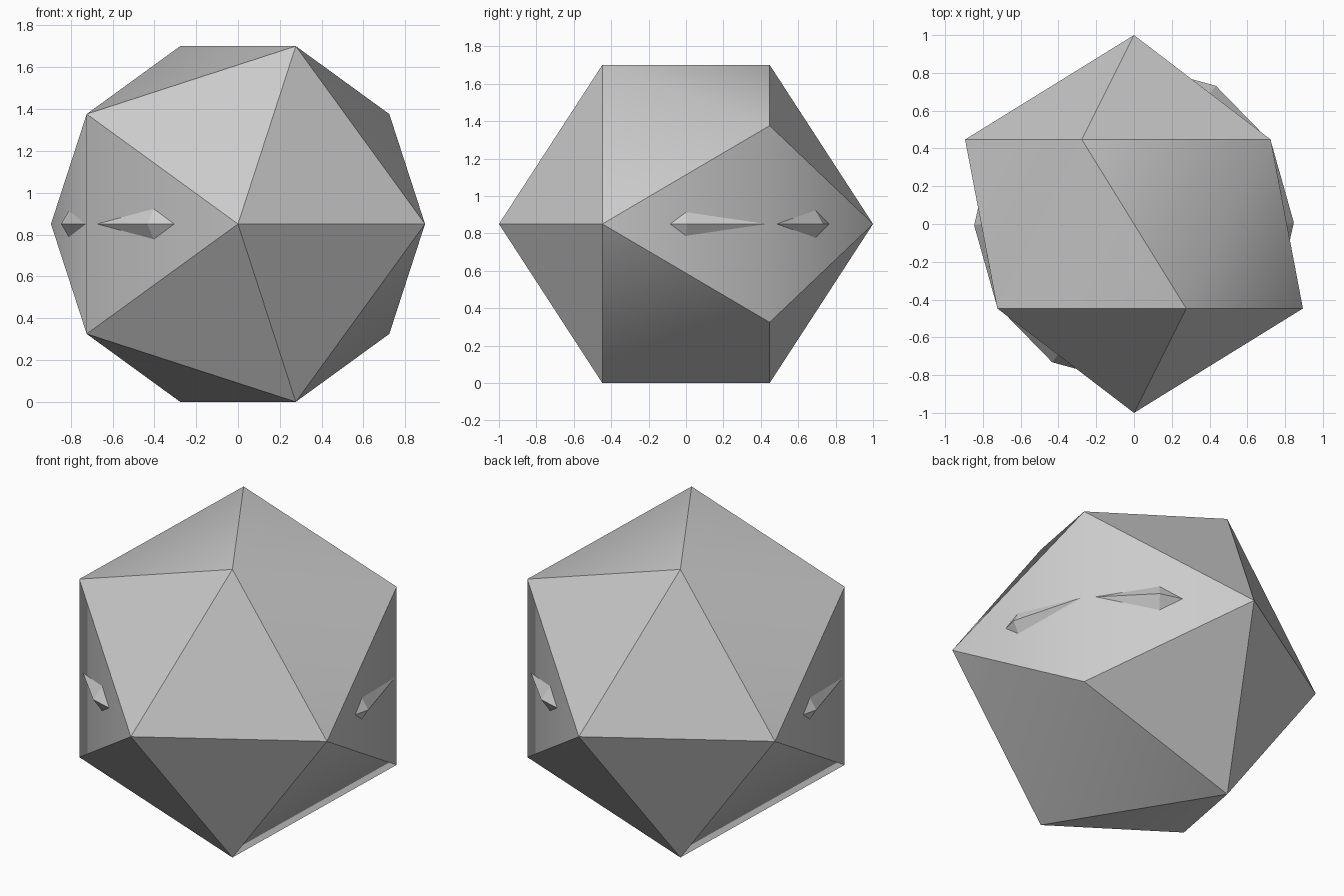
import bpy, bmesh, math
from mathutils import Vector, Matrix

if "Cube" in bpy.data.objects:
    bpy.data.objects.remove(bpy.data.objects["Cube"])

CZ = 0.8506  # height of the body centre

# Body: icosahedron lying with its axis along y
bpy.ops.mesh.primitive_ico_sphere_add(subdivisions=1, radius=1, location=(0, 0, CZ),
                                      rotation=(math.pi / 2, 0, 0))
body = bpy.context.object
body.name = "faceted_body"
bpy.ops.object.shade_smooth_by_angle(angle=math.radians(41.81))


def eye(name, tip, tail, wide, half, height, turn):
    """Pointed diamond stud on a vertical face; tip/tail/wide are plan points."""
    tip, tail, wide = (Vector((p[0], p[1], CZ)) for p in (tip, tail, wide))
    along = (tip - tail).normalized()
    out = Vector((along.y, -along.x, 0))
    if out.dot(Vector((wide.x, wide.y, 0))) < 0:
        out = -out
    up = Vector((0, 0, half))
    bm = bmesh.new()
    rim = [bm.verts.new(p) for p in (tip, wide + up, tail, wide - up)]
    for h in (height, -height):
        apex = bm.verts.new(wide + out * h)
        for i in range(4):
            bm.faces.new((rim[i], rim[(i + 1) % 4], apex))
    bmesh.ops.recalc_face_normals(bm, faces=bm.faces)
    bm.transform(Matrix.Rotation(turn, 4, 'Z'))
    me = bpy.data.meshes.new(name)
    bm.to_mesh(me)
    bm.free()
    bpy.context.collection.objects.link(bpy.data.objects.new(name, me))


# Two pairs of eyes, on opposite corners of the body
for side, turn in (("front_left", 0), ("back_right", math.pi)):
    eye(side + "_eye_wide", (-0.675, -0.484), (-0.305, -0.767), (-0.403, -0.692), 0.073, 0.05, turn)
    eye(side + "_eye_narrow", (-0.727, -0.43), (-0.825, 0.085), (-0.809, 0.0), 0.063, 0.038, turn)
